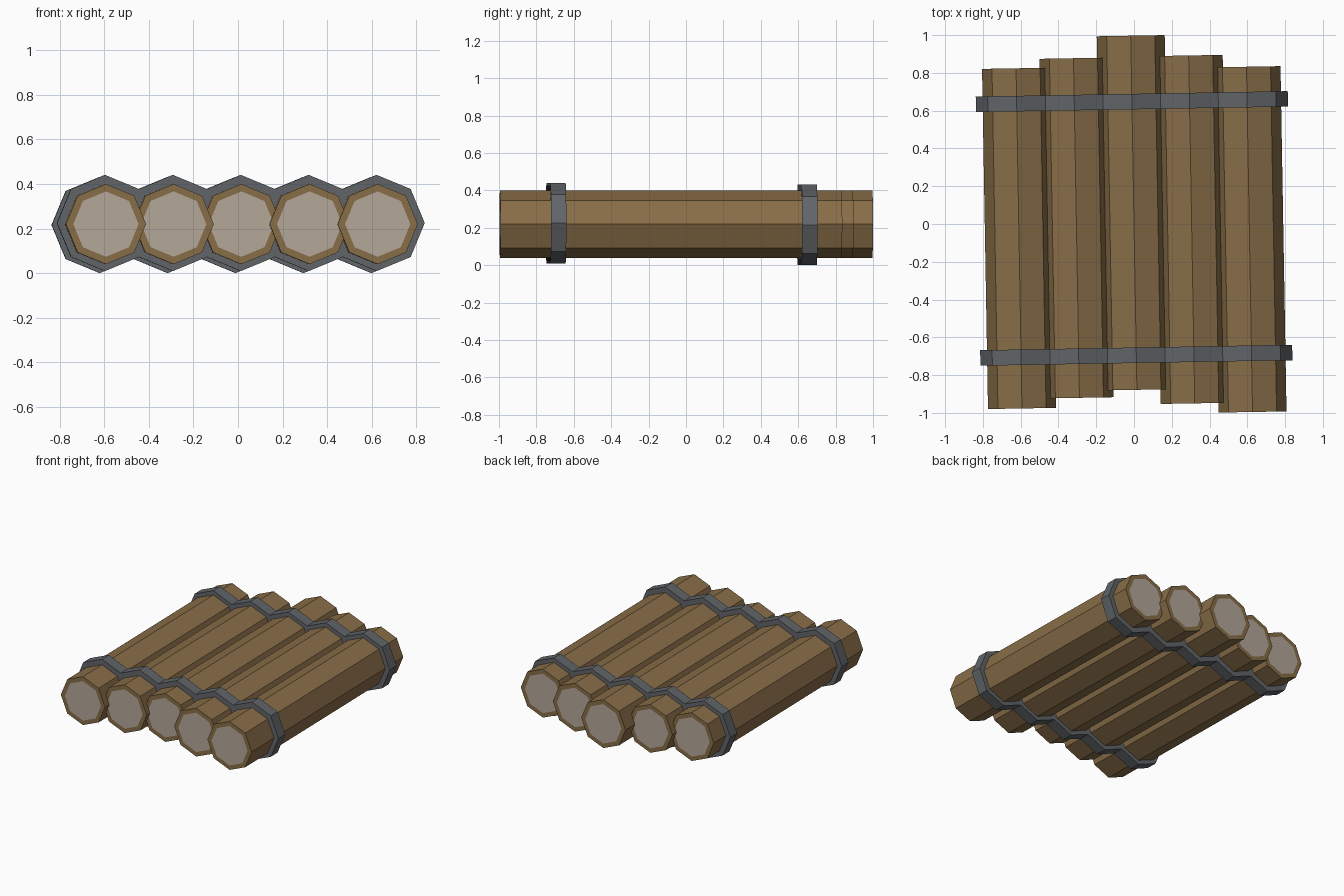
import bpy, bmesh, math
from mathutils import Matrix

if "Cube" in bpy.data.objects:
    bpy.data.objects.remove(bpy.data.objects["Cube"])

YAW = Matrix.Rotation(math.radians(1), 4, 'Z')
PITCH_X = 0.305      # spacing between logs
LOG_R, BAND_R, LOG_Z = 0.18, 0.216, 0.22


def material(name, rgb):
    m = bpy.data.materials.new(name)
    m.diffuse_color = (*rgb, 1)
    m.use_nodes = True
    m.node_tree.nodes["Principled BSDF"].inputs["Base Color"].default_value = m.diffuse_color
    return m


bark = material("bark", (0.25, 0.155, 0.065))
cut_wood = material("cut_wood", (0.46, 0.39, 0.32))
iron = material("iron", (0.12, 0.13, 0.14))


def prism(name, outline, y0, y1, mats, rim=0):
    """Extrude an x/z outline from y0 to y1; rim insets both end faces."""
    bm = bmesh.new()
    face = bm.faces.new([bm.verts.new((x, y0, z)) for x, z in outline])
    out = bmesh.ops.extrude_face_region(bm, geom=[face], use_keep_orig=True)
    end = [g for g in out["geom"] if isinstance(g, bmesh.types.BMFace)][0]
    bmesh.ops.translate(bm, vec=(0, y1 - y0, 0), verts=end.verts[:])
    bmesh.ops.recalc_face_normals(bm, faces=bm.faces[:])
    if rim:
        ends = [f for f in bm.faces if abs(f.normal.y) > 0.9]
        bmesh.ops.inset_individual(bm, faces=ends, thickness=rim)
        for f in ends:
            f.material_index = 1
    bm.transform(YAW)
    mesh = bpy.data.meshes.new(name)
    bm.to_mesh(mesh)
    bm.free()
    for m in mats:
        mesh.materials.append(m)
    obj = bpy.data.objects.new(name, mesh)
    bpy.context.collection.objects.link(obj)
    return obj


# Logs: octagonal, staggered ends, pale cut faces
ends = [(-0.966, 0.835), (-0.915, 0.883), (-0.878, 0.997),
        (-0.955, 0.887), (-1.006, 0.822)]
for i, (y0, y1) in enumerate(ends):
    cx = (i - 2) * PITCH_X
    octagon = [(cx + LOG_R * math.cos(k * math.pi / 4),
                LOG_Z + LOG_R * math.sin(k * math.pi / 4)) for k in range(8)]
    prism(f"log_{i + 1}", octagon, y0, y1, [bark, cut_wood], rim=0.0333)

# Bands: scalloped straps following the joined log outline
d = BAND_R * math.sqrt(0.5)
half = 2 * PITCH_X
top = [(-half - BAND_R, 0), (-half - d, d)]
for i in range(5):
    cx = (i - 2) * PITCH_X
    top.append((cx, BAND_R))
    top.append((cx + (PITCH_X / 2 if i < 4 else d), d))
top.append((half + BAND_R, 0))
loop = top + [(x, -z) for x, z in reversed(top[1:-1])]
for name, y, zc in (("front_band", -0.695, 0.225), ("back_band", 0.648, BAND_R)):
    prism(name, [(x, z + zc) for x, z in loop], y - 0.041, y + 0.041, [iron])
